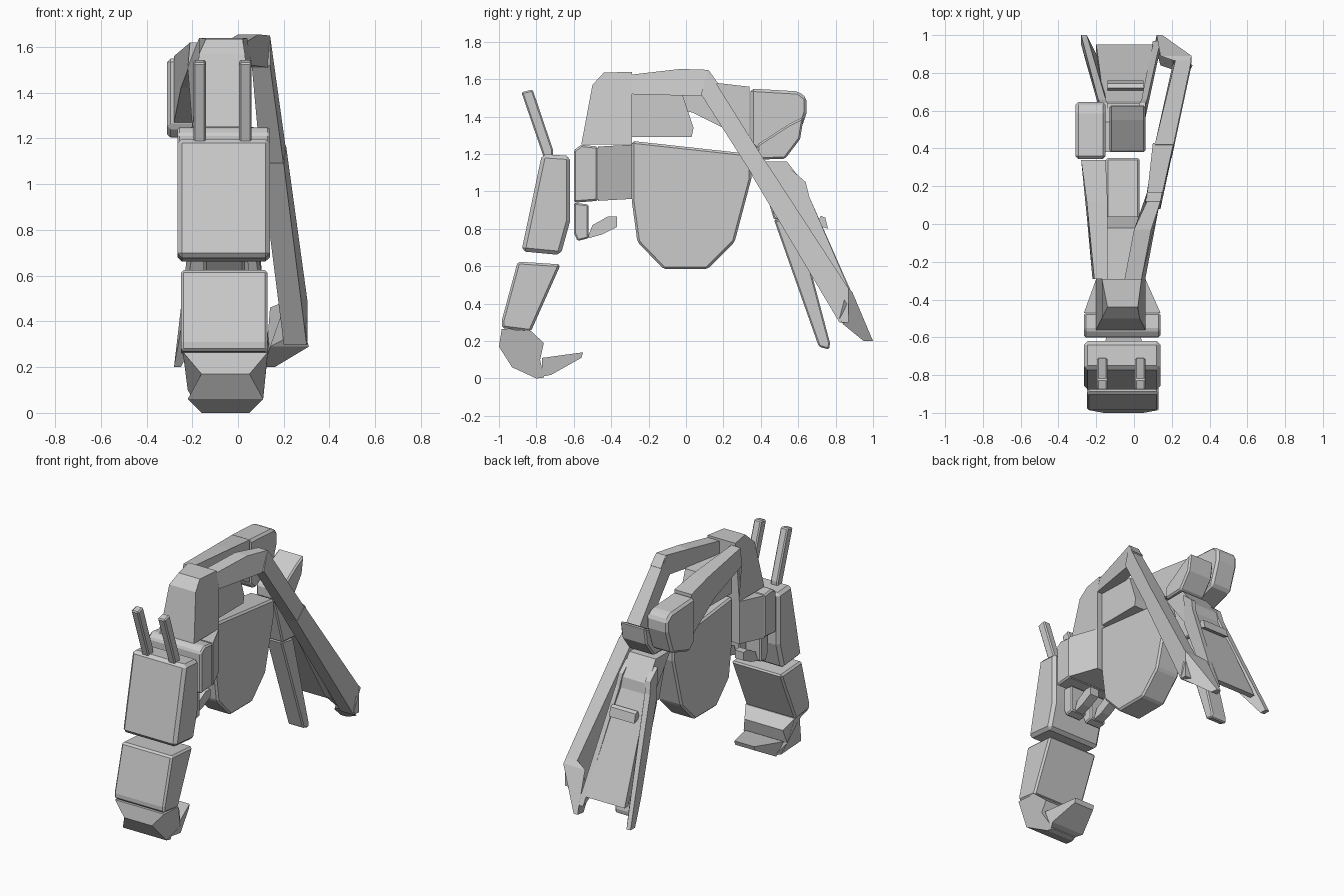
import bpy, bmesh

CX = -0.06  # centre line of the body


def slab(name, pts, x0=0, x1=0, bevel=0.0):
    """Side profile (y, z) widened from x0 to x1; a point may carry its own x range."""
    bm = bmesh.new()
    full = [p if len(p) == 4 else (p[0], p[1], x0, x1) for p in pts]
    left = [bm.verts.new((p[2], p[0], p[1])) for p in full]
    right = [bm.verts.new((p[3], p[0], p[1])) for p in full]
    n = len(full)
    bm.faces.new(left)
    bm.faces.new(right[::-1])
    for i in range(n):
        j = (i + 1) % n
        bm.faces.new((left[i], right[i], right[j], left[j]))
    bmesh.ops.recalc_face_normals(bm, faces=bm.faces)
    me = bpy.data.meshes.new(name)
    bm.to_mesh(me)
    bm.free()
    ob = bpy.data.objects.new(name, me)
    bpy.context.collection.objects.link(ob)
    if bevel:
        m = ob.modifiers.new("chamfer", 'BEVEL')
        m.width = bevel
        m.segments = 1
        m.limit_method = 'ANGLE'
    return ob


# front plate with two upright prongs
slab("front_upper_segment", [(-.77, 1.2), (-.62, 1.19), (-.62, .84), (-.67, .66), (-.88, .68)],
     -.265, .14, .02)
for side, x in (("left", -.195), ("right", .005)):
    slab("prong_" + side, [(-.88, 1.53), (-.82, 1.545), (-.71, 1.22), (-.71, 1.18), (-.76, 1.18)],
         x, x + .055, .008)

# lower front segment and curled end
slab("front_lower_segment", [(-.9, .625), (-.67, .61), (-.83, .25), (-.985, .27), (-.985, .31)],
     -.25, .13, .012)
slab("curled_end", [(-.985, .265, -.24, .13), (-.83, .255, -.24, .13), (-.76, .19, -.2, .09),
                    (-.78, .1, -.22, .11), (-.76, .005, -.14, .03), (-.8, 0, -.16, .05),
                    (-.93, .06, -.22, .11), (-1, .17, -.16, .05)])
slab("curled_tip", [(-.77, .11, -.2, .09), (-.55, .14, -.13, .02), (-.56, .11, -.13, .02),
                    (-.72, .02, -.18, .07), (-.77, .01, -.15, .04)])

# neck block behind the front plate
slab("neck_front", [(-.6, .94), (-.47, .95), (-.47, 1.24), (-.56, 1.25), (-.6, 1.22)], -.265, .14, .01)
slab("neck_back", [(-.47, .95, -.265, .14), (-.29, .96, -.2, .06), (-.29, 1.25, -.2, .06),
                   (-.47, 1.24, -.265, .14)])

# small hooked claws under the neck
for side, x in (("left", CX - .12), ("right", CX + .04)):
    slab("claw_base_" + side, [(-.6, .94), (-.52, .93), (-.52, .75), (-.58, .735), (-.6, .78)],
         x - .02, x + .1, .008)
    slab("claw_" + side, [(-.52, .77), (-.5, .82), (-.42, .865), (-.37, .865), (-.37, .81),
                          (-.45, .77), (-.52, .75)], x + .005, x + .07)

# shoulder and core
slab("shoulder", [(-.56, 1.25, -.2, .06), (-.29, 1.25, -.2, .06), (-.29, 1.51, -.22, .06),
                  (-.29, 1.64, -.17, .04), (-.44, 1.635, -.14, .02), (-.5, 1.57, -.17, .03)])
slab("core_block", [(-.29, 1.54), (-.02, 1.52), (.04, 1.34), (.03, 1.29), (-.29, 1.29)], -.14, .02)
slab("belly_plate", [(-.29, 1.27), (.35, 1.2), (.35, 1.07), (.26, .73), (.115, .585),
                     (-.12, .585), (-.26, .73), (-.29, .95)], -.15, .03, .012)

# left arm: slab swept back to a hanging block
slab("left_arm", [(-.29, 1.62, -.21, -.14), (.12, 1.585, -.25, -.14), (.34, 1.56, -.28, -.15),
                  (.34, 1.27, -.28, -.15), (.04, 1.42, -.25, -.14), (-.29, 1.5, -.22, -.14)])
slab("left_arm_block", [(.345, 1.55), (.6, 1.535), (.645, 1.5), (.645, 1.42), (.59, 1.26),
                        (.4, 1.2), (.345, 1.25)], -.31, -.15, .015)

# right arm: short upper piece
slab("right_arm_upper", [(-.29, 1.625, -.05, .04), (-.03, 1.655, .0, .09), (.12, 1.65, .07, .14),
                         (.17, 1.58, .07, .15), (.08, 1.51, .06, .13), (-.29, 1.52, -.05, .06)])
# right arm: long strut in two lengths
slab("right_strut_upper", [(.08, 1.52, .06, .14), (.12, 1.65, .06, .14), (.16, 1.58, .07, .15),
                           (.43, 1.15, .1, .21), (.36, 1.08, .1, .2)])
slab("right_strut_lower", [(.35, 1.09, .1, .2), (.42, 1.17, .11, .21), (.87, .48, .22, .305),
                           (.87, .3, .21, .305), (.82, .3, .2, .3)])
slab("right_strut_foot", [(.82, .32, .2, .3), (.865, .49, .21, .3), (.89, .46, .14, .305),
                          (1.0, .2, .12, .15), (.95, .2, .11, .16), (.84, .29, .14, .31)])

# rear hip and flared tail
slab("rear_hip", [(.38, 1.17), (.53, 1.175), (.61, 1.28), (.63, 1.4), (.55, 1.36), (.38, 1.25)],
     -.13, .06, .01)
slab("tail_panel", [(.38, 1.16, -.15, .05), (.54, 1.16, -.15, .05), (.64, 1.03, -.16, .05),
                    (.65, .96, -.16, .06), (.95, .31, -.2, .1), (.91, .31, -.2, .1),
                    (.56, .92, -.15, .05)])
slab("tail_ridge", [(.72, .87), (.745, .86), (.76, .8), (.7, .82)], -.14, .05)
slab("tail_rib_left", [(.56, 1.12, -.18, -.14), (.64, 1.05, -.18, -.14), (.66, .97, -.19, -.15),
                       (1.0, .2, -.28, -.25), (.95, .2, -.28, -.25), (.84, .36, -.25, -.17),
                       (.56, .9, -.17, -.13)])
slab("tail_rib_right", [(.56, 1.12, .03, .06), (.64, 1.05, .03, .06), (.66, .97, .04, .07),
                        (.97, .25, .1, .14), (.92, .27, .1, .14), (.84, .36, .07, .12),
                        (.56, .9, .02, .05)])

# rear prop leg
slab("prop_upper", [(.38, 1.15), (.53, 1.13), (.61, .84), (.47, .85)], -.13, .01, .008)
slab("prop_lower", [(.47, .85), (.6, .83), (.77, .19), (.765, .155), (.71, .17)], -.12, 0, .008)
